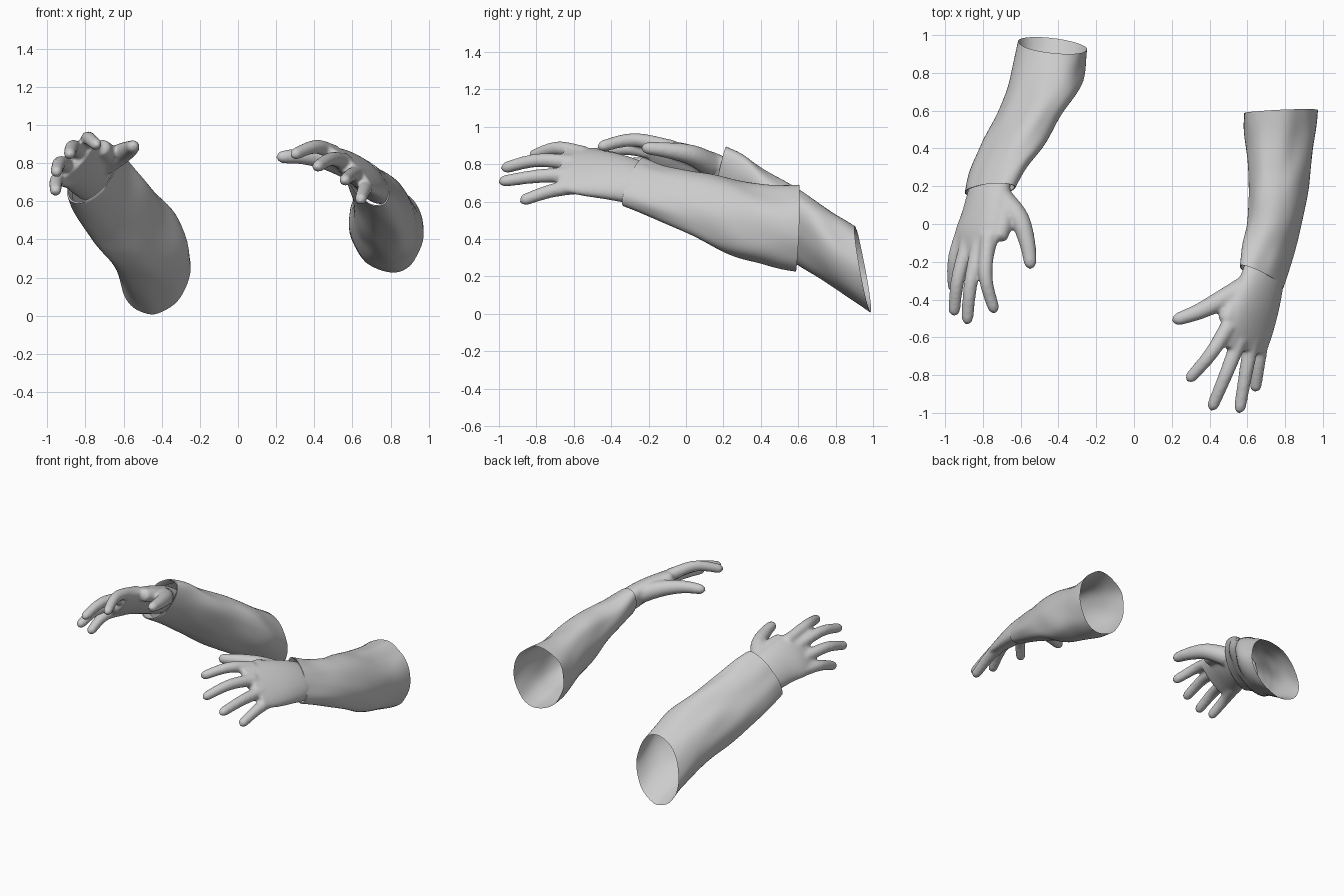
import bpy, bmesh, math
from mathutils import Vector, noise


def spline(keys, steps):
    """Catmull-Rom interpolation through tuples of any length."""
    k = [Vector(p) for p in keys]
    k = [2 * k[0] - k[1]] + k + [2 * k[-1] - k[-2]]
    out = []
    for i in range(1, len(k) - 2):
        a, b, c, d = k[i - 1:i + 3]
        for s in range(steps):
            t = s / steps
            out.append(0.5 * (2 * b + (c - a) * t + (2 * a - 5 * b + 4 * c - d) * t ** 2
                              + (3 * b - a - 3 * c + d) * t ** 3))
    return out + [k[-2]]


def loft(bm, rings, capped):
    """Skin a list of point rings."""
    vs = [[bm.verts.new(p) for p in r] for r in rings]
    n = len(vs[0])
    for a, b in zip(vs, vs[1:]):
        for i in range(n):
            j = (i + 1) % n
            bm.faces.new((a[i], a[j], b[j], b[i]))
    if capped:
        bm.faces.new(vs[0])
        bm.faces.new(vs[-1])


def finish(bm, name):
    bmesh.ops.recalc_face_normals(bm, faces=bm.faces[:])
    for f in bm.faces:
        f.smooth = True
    me = bpy.data.meshes.new(name)
    bm.to_mesh(me)
    bm.free()
    ob = bpy.data.objects.new(name, me)
    bpy.context.collection.objects.link(ob)
    return ob


def oval(c, u, v, n=20):
    return [c + u * math.cos(2 * math.pi * i / n) + v * math.sin(2 * math.pi * i / n)
            for i in range(n)]


def finger(bm, pts, r0, r1):
    path = spline(pts, 12)
    m = len(path) - 1
    rings = []
    for i, p in enumerate(path):
        d = (path[min(i + 1, m)] - path[max(i - 1, 0)]).normalized()
        u = d.cross(Vector((0, 0, 1))).normalized()
        t = i / m
        r = r0 + (r1 - r0) * t
        if t > 0.9:
            r *= math.sqrt(max(0.02, 1 - ((t - 0.9) / 0.1) ** 2))
        rings.append(oval(p, u * r, d.cross(u) * r, 14))
    loft(bm, rings, True)


def hand(name, palm, thumb, web, fingers):
    """palm rows: centre xyz, half-width vector xyz, half thickness."""
    bm = bmesh.new()
    rows = spline(palm, 6)
    axis = (Vector(palm[-1][:3]) - Vector(palm[0][:3])).normalized()
    rings = []
    for r in rows:
        u = Vector(r[3:6])
        rings.append(oval(Vector(r[:3]), u, axis.cross(u).normalized() * r[6], 28))
    loft(bm, rings, True)
    finger(bm, thumb, 0.066, 0.032)
    finger(bm, web, 0.06, 0.045)
    for f in fingers:
        finger(bm, f, 0.043, 0.031)
    ob = finish(bm, name)
    # fuse palm and fingers into one soft skin
    rm = ob.modifiers.new("fuse", 'REMESH')
    rm.mode = 'VOXEL'
    rm.voxel_size = 0.010
    rm.use_smooth_shade = True
    sm = ob.modifiers.new("soften", 'SMOOTH')
    sm.factor = 0.5
    sm.iterations = 9


def sleeve(name, keys, n=56):
    """key: y, x min, x max, z min, z max, roll phase, y tilt across, y tilt up."""
    def ring(k, scale=1.0):
        y, x0, x1, z0, z1, ph, tx, tz = k
        pts = []
        for i in range(n):
            a = 2 * math.pi * i / n
            c, s = math.cos(a), math.sin(a + ph)
            w = scale * (1 + 0.07 * noise.noise(Vector((c * 1.6, s * 1.6, y * 5))))
            pts.append(Vector(((x0 + x1) / 2 + (x1 - x0) / 2 * c * w,
                               y + tx * c + tz * s,
                               (z0 + z1) / 2 + (z1 - z0) / 2 * s * w)))
        return pts
    rows = spline(keys, 7)
    rings = [ring(k) for k in rows]
    # turned-in cuff rim
    rings += [ring(rows[-1], 0.95), ring(rows[-4], 0.86)]
    bm = bmesh.new()
    loft(bm, rings, False)
    ob = finish(bm, name)
    bpy.context.view_layer.objects.active = ob
    ob.select_set(True)
    bpy.ops.object.shade_smooth_by_angle(angle=math.radians(50))
    ob.select_set(False)


# Sleeves, elbow to wrist
sleeve("sleeve_raised", [
    (0.945, -0.62, -0.25, 0.005, 0.465, 0.15, -0.015, -0.04),
    (0.74, -0.665, -0.285, 0.16, 0.58, 0.15, -0.01, -0.01),
    (0.56, -0.735, -0.40, 0.29, 0.69, 0.25, 0, 0),
    (0.42, -0.81, -0.48, 0.40, 0.77, 0.35, 0, 0),
    (0.30, -0.87, -0.56, 0.50, 0.84, 0.5, 0, 0.02),
    (0.18, -0.895, -0.63, 0.59, 0.89, 0.6, -0.01, 0.04)])
sleeve("sleeve_forward", [
    (0.595, 0.58, 0.975, 0.235, 0.69, -0.1, 0.01, 0.01),
    (0.40, 0.595, 0.95, 0.27, 0.69, -0.15, 0, 0),
    (0.20, 0.61, 0.93, 0.33, 0.735, -0.2, 0, 0),
    (0.03, 0.605, 0.90, 0.42, 0.76, -0.3, 0, 0),
    (-0.13, 0.58, 0.85, 0.50, 0.79, -0.45, -0.02, 0.01),
    (-0.28, 0.56, 0.795, 0.57, 0.84, -0.6, -0.04, 0.03)])

# Hands: palm, thumb, thumb web, then index to little finger
hand("hand_raised", [
    (-0.745, 0.27, 0.70, 0.085, 0.0, 0.085, 0.068),
    (-0.768, 0.17, 0.74, 0.096, 0.0, 0.100, 0.076),
    (-0.80, 0.04, 0.78, 0.102, -0.01, 0.110, 0.070),
    (-0.835, -0.07, 0.80, 0.106, -0.02, 0.115, 0.058),
    (-0.85, -0.18, 0.815, 0.098, -0.02, 0.108, 0.038)],
    [(-0.70, 0.13, 0.80), (-0.61, 0.03, 0.85), (-0.565, -0.10, 0.875), (-0.545, -0.24, 0.89)],
    [(-0.72, 0.13, 0.80), (-0.69, 0.03, 0.85), (-0.72, -0.09, 0.885)],
    [[(-0.77, -0.06, 0.885), (-0.785, -0.28, 0.93), (-0.735, -0.475, 0.89)],
     [(-0.815, -0.08, 0.84), (-0.865, -0.32, 0.885), (-0.885, -0.535, 0.84)],
     [(-0.87, -0.07, 0.775), (-0.932, -0.29, 0.80), (-0.955, -0.49, 0.745)],
     [(-0.90, -0.03, 0.715), (-0.95, -0.19, 0.71), (-0.957, -0.36, 0.645)]])
hand("hand_forward", [
    (0.70, -0.19, 0.68, -0.085, 0.03, 0.085, 0.068),
    (0.68, -0.29, 0.71, -0.098, 0.03, 0.105, 0.076),
    (0.645, -0.42, 0.74, -0.115, 0.03, 0.115, 0.070),
    (0.605, -0.56, 0.76, -0.126, 0.02, 0.118, 0.056),
    (0.582, -0.67, 0.772, -0.115, 0.02, 0.105, 0.036)],
    [(0.62, -0.32, 0.76), (0.47, -0.40, 0.815), (0.34, -0.465, 0.835), (0.20, -0.515, 0.83)],
    [(0.64, -0.33, 0.75), (0.54, -0.41, 0.81), (0.48, -0.53, 0.855)],
    [[(0.50, -0.54, 0.855), (0.405, -0.69, 0.885), (0.28, -0.835, 0.84)],
     [(0.56, -0.61, 0.81), (0.485, -0.80, 0.82), (0.405, -0.99, 0.775)],
     [(0.625, -0.61, 0.745), (0.59, -0.80, 0.735), (0.555, -1.005, 0.705)],
     [(0.68, -0.57, 0.685), (0.66, -0.73, 0.655), (0.64, -0.89, 0.60)]])
